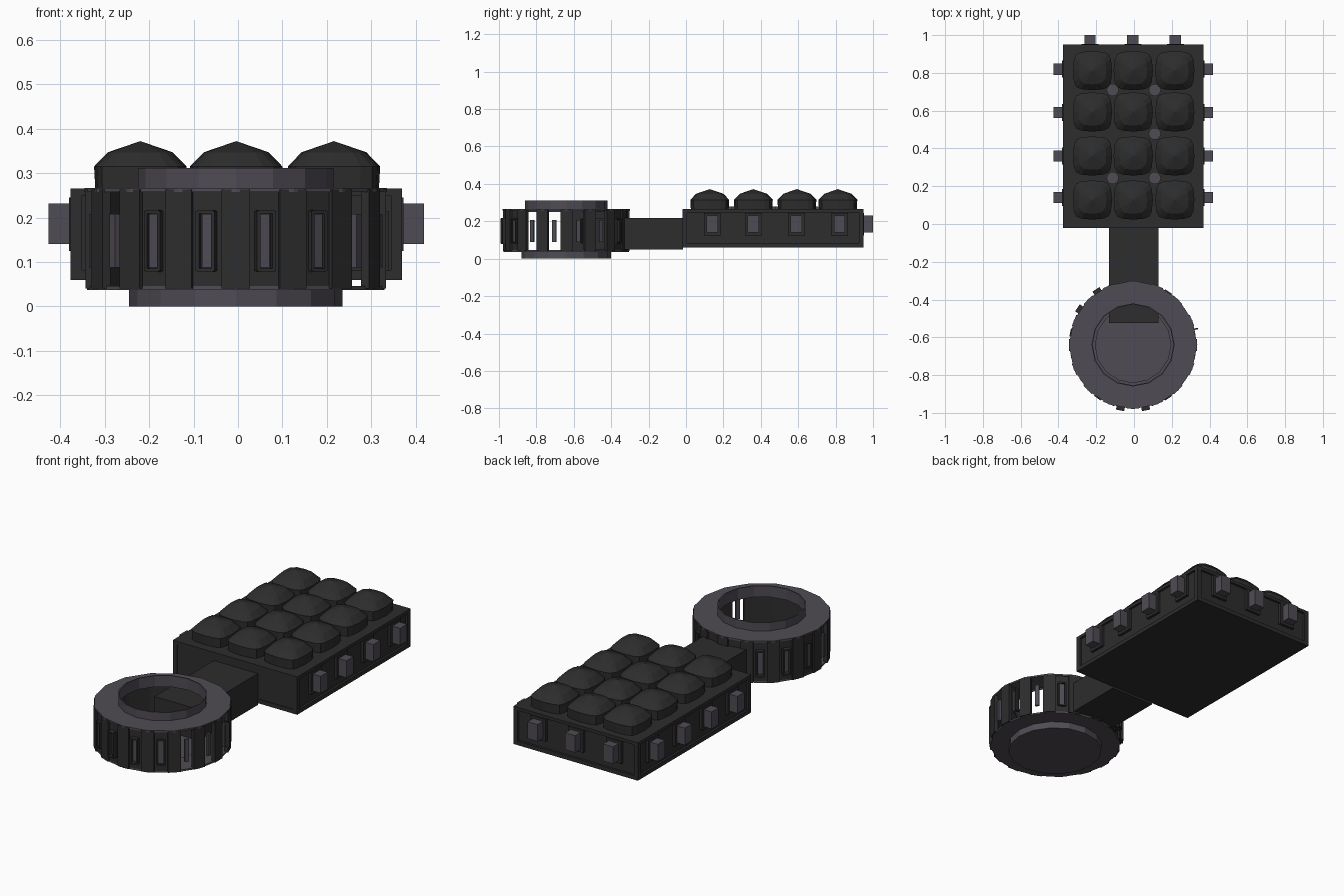
import bpy, bmesh, math
from mathutils import Matrix, Vector

if "Cube" in bpy.data.objects:
    bpy.data.objects.remove(bpy.data.objects["Cube"])


def mat(name, rgb):
    m = bpy.data.materials.new(name)
    m.diffuse_color = (*rgb, 1)
    m.use_nodes = True
    m.node_tree.nodes["Principled BSDF"].inputs["Base Color"].default_value = m.diffuse_color
    return m


DARK = mat("charcoal", (0.026, 0.026, 0.026))
GREY = mat("purple grey", (0.078, 0.071, 0.088))


def finish(bm, name, material):
    bmesh.ops.recalc_face_normals(bm, faces=bm.faces)
    me = bpy.data.meshes.new(name)
    bm.to_mesh(me)
    bm.free()
    me.materials.append(material)
    ob = bpy.data.objects.new(name, me)
    bpy.context.collection.objects.link(ob)
    return ob


def add_box(bm, lo, hi, xf=Matrix()):
    lo, hi = Vector(lo), Vector(hi)
    size = hi - lo
    m = xf @ Matrix.Translation((lo + hi) / 2) @ Matrix.Diagonal((*size, 1))
    return bmesh.ops.create_cube(bm, size=1, matrix=m)["verts"]


def box(name, lo, hi, material):
    bm = bmesh.new()
    add_box(bm, lo, hi)
    return finish(bm, name, material)


def lathe(name, profile, centre, sides, material, closed=True):
    bm = bmesh.new()
    rings = []
    for r, z in profile:
        rings.append([bm.verts.new((centre[0] + r * math.cos(2 * math.pi * i / sides),
                                    centre[1] + r * math.sin(2 * math.pi * i / sides), z))
                      for i in range(sides)])
    pairs = list(zip(rings, rings[1:]))
    if closed:
        pairs.append((rings[-1], rings[0]))
    for a, b in pairs:
        for i in range(sides):
            j = (i + 1) % sides
            bm.faces.new((a[i], a[j], b[j], b[i]))
    if not closed:
        bm.faces.new(rings[0])
        bm.faces.new(rings[-1])
    return finish(bm, name, material)


# rectangular case: recessed core, rims and corner posts
X0, X1, Y0, Y1 = -0.377, 0.369, -0.02, 0.95
box("case_core", (X0 + .012, Y0 + .004, .064), (X1 - .012, Y1 - .012, .26), DARK)
box("case_bottom_rim", (X0, Y0, .06), (X1, Y1, .082), DARK)
box("case_top_rim", (X0, Y0, .248), (X1, Y1, .265), DARK)
bm = bmesh.new()
for x in (X0, X1 - .025):
    for y in (Y0, Y1 - .025):
        add_box(bm, (x, y, .07), (x + .025, y + .025, .26))
finish(bm, "case_corner_posts", DARK)

# soft cushions: rounded squares stepping up to a point
COLS, ROWS = (-.22, -.004, .216), (.127, .36, .593, .812)
bm = bmesh.new()
for cx in COLS:
    for cy in ROWS:
        rings = []
        for z, s, corner in ((.258, .97, .088), (.315, 1, .086), (.347, .70, .08)):
            ring = []
            for k in range(4):
                rot = Matrix.Rotation(k * math.pi / 2, 3, 'Z')
                for p in ((.104, 0), (.098, .06), (corner, corner), (.06, .098)):
                    v = rot @ Vector((p[0] * s, p[1] * s, 0))
                    ring.append(bm.verts.new((cx + v.x, cy + v.y, z)))
            rings.append(ring)
        top = bm.verts.new((cx, cy, .372))
        n = len(rings[0])
        for i in range(n):
            j = (i + 1) % n
            for a, b in zip(rings, rings[1:]):
                bm.faces.new((a[i], a[j], b[j], b[i]))
            bm.faces.new((rings[-1][i], rings[-1][j], top))
        bm.faces.new(rings[0])
finish(bm, "cushions", DARK)

# small pins in the gaps between cushions
for x, y in ((-.113, .71), (.11, .71), (.11, .478), (-.113, .243), (.11, .243)):
    lathe("pin", ((.033, .25), (.033, .28)), (x, y), 10, GREY, closed=False)

# studs with dark collars around three sides of the case
studs, collars = bmesh.new(), bmesh.new()
places = [(X1, y, 0) for y in (.14, .36, .59, .82)]
places += [(X0, y, math.pi) for y in (.14, .36, .59, .82)]
places += [(x, Y1, math.pi / 2) for x in (-.233, -.006, .219)]
for x, y, a in places:
    xf = Matrix.Translation((x, y, 0)) @ Matrix.Rotation(a, 4, 'Z')
    add_box(studs, (-.03, -.03, .14), (.05, .03, .232), xf)
    add_box(collars, (-.02, -.045, .125), (.003, .045, .245), xf)
finish(studs, "side_studs", GREY)
finish(collars, "stud_collars", DARK)

# bar joining the case to the round part
box("connector", (-.133, -.525, .048), (.13, -.015, .218), DARK)

# round part: plates, collar tube and shallow foot
C, R, N = (-.005, -.64), .34, 16
lathe("top_plate", ((.22, .257), (R, .257), (R, .266), (.22, .266)), C, N, GREY)
lathe("top_collar", ((.214, .25), (.22, .25), (.22, .311), (.214, .311)), C, N, GREY)
lathe("bottom_plate", ((.2, .037), (R - .005, .037), (R - .005, .046), (.2, .046)), C, N, GREY)
lathe("foot", ((.24, 0), (.24, .042), (.232, .042), (.232, .006)), C, N, GREY, closed=False)

# slatted drum wall: posts at corners, window bars in the middle of each side
posts, panels, bars = bmesh.new(), bmesh.new(), bmesh.new()
OPEN = (0, 1, 8, 9, 14, 15)       # sides left without a backing panel
PROUD = (0, 5, 6, 11, 12)         # sides whose window stands out
A = R * math.cos(math.pi / N)
for i in range(N):
    base = Matrix.Translation((*C, 0))
    corner = base @ Matrix.Rotation(2 * math.pi * i / N, 4, 'Z')
    face = base @ Matrix.Rotation(2 * math.pi * (i + .5) / N, 4, 'Z')
    add_box(posts, (R - .022, -.032, .04), (R - .002, .032, .263), corner)
    out = A + (.02 if i in PROUD else .006)
    if i not in OPEN:
        add_box(panels, (A - .02, -.066, .04), (A - .005, .066, .263), face)
        for s in (-1, 1):
            add_box(panels, (A - .01, s * .018 - .004, .08), (out, s * .018 + .004, .215), face)
            z = .1475 + s * .066
            add_box(panels, (A - .01, -.018, z - .004), (out, .018, z + .004), face)
    elif i in PROUD:
        add_box(panels, (A - .01, .014, .08), (out, .022, .215), face)
    add_box(bars, (A - .012, -.011, .088), (A + .001, .011, .208), face)
finish(posts, "drum_posts", DARK)
finish(panels, "drum_panels", DARK)
finish(bars, "drum_window_bars", GREY)
